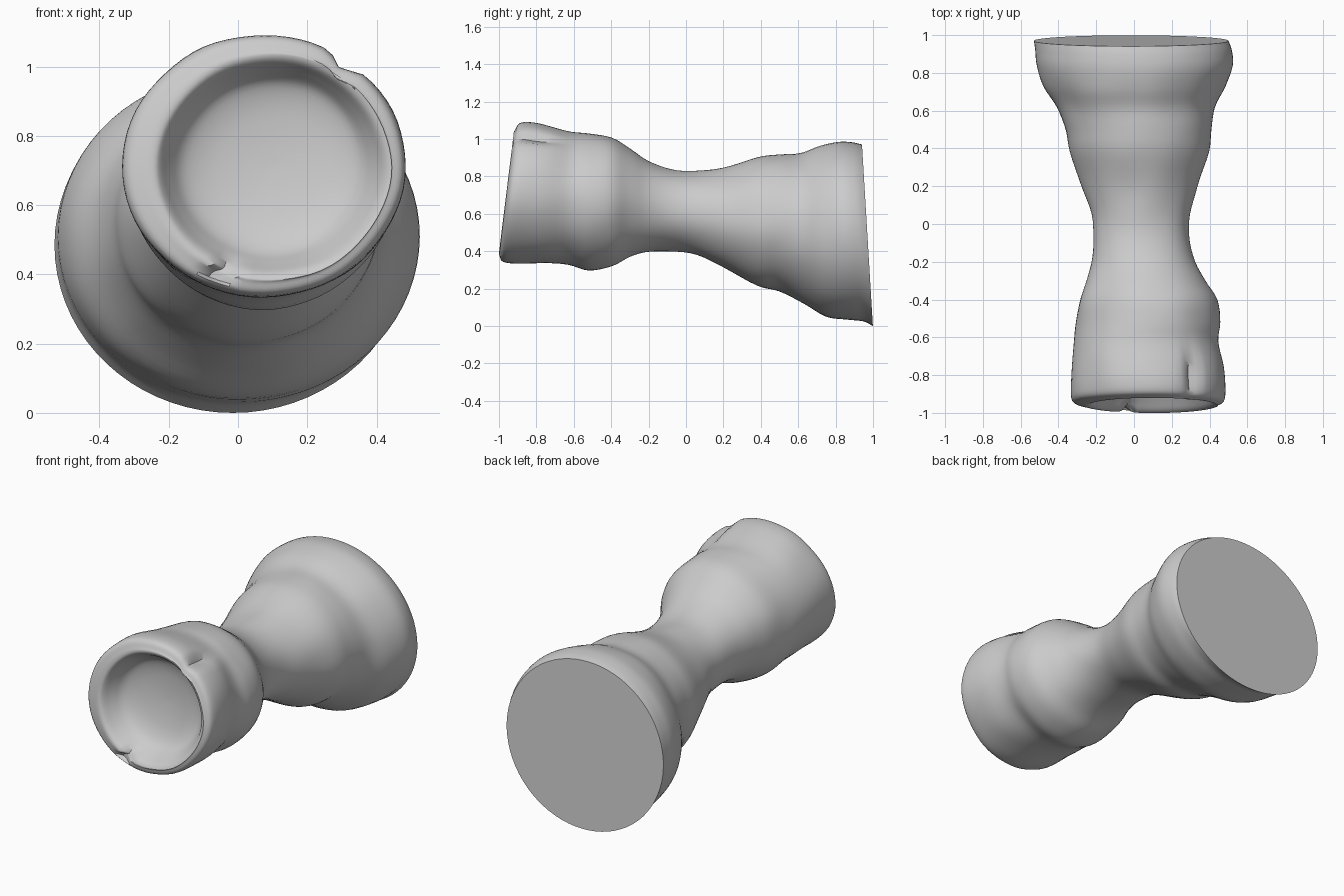
import bpy, bmesh, math
from mathutils import Vector, noise

if "Cube" in bpy.data.objects:
    bpy.data.objects.remove(bpy.data.objects["Cube"])

SEG, SUB = 72, 4

# Outer body stations: y, x min, x max, z min, z max
outer = [
    (-0.955, -0.28, 0.44, 0.375, 1.05), (-0.935, -0.325, 0.475, 0.345, 1.085),
    (-0.87, -0.335, 0.485, 0.335, 1.09), (-0.75, -0.33, 0.475, 0.335, 1.07),
    (-0.62, -0.32, 0.445, 0.33, 1.04), (-0.52, -0.307, 0.452, 0.30, 1.03),
    (-0.40, -0.285, 0.44, 0.32, 1.01), (-0.30, -0.25, 0.38, 0.37, 0.95),
    (-0.20, -0.225, 0.325, 0.395, 0.885), (-0.08, -0.215, 0.295, 0.40, 0.84),
    (0.05, -0.225, 0.297, 0.38, 0.828), (0.20, -0.275, 0.335, 0.31, 0.845),
    (0.38, -0.34, 0.395, 0.215, 0.90), (0.50, -0.365, 0.41, 0.188, 0.915),
    (0.62, -0.41, 0.43, 0.12, 0.925), (0.73, -0.48, 0.485, 0.05, 0.962),
    (0.84, -0.515, 0.523, 0.033, 0.985), (0.92, -0.523, 0.518, 0.025, 0.982),
    (0.97, -0.53, 0.50, 0.0, 0.97),
]
# Hollow mouth stations: y, scale of the opening
bowl = [(-0.80, 0.03), (-0.805, 0.3), (-0.82, 0.6), (-0.85, 0.82),
        (-0.90, 0.94), (-0.945, 1.03), (-0.96, 1.1)]
rows = [(y, 0.10 - 0.31 * s, 0.10 + 0.31 * s, 0.71 - 0.295 * s, 0.71 + 0.295 * s)
        for y, s in bowl] + outer
first_outer = len(bowl) * SUB


def spline(rows, sub):
    out = []
    for i in range(len(rows) - 1):
        a, b, c, d = (rows[min(max(i + k, 0), len(rows) - 1)] for k in (-1, 0, 1, 2))
        for j in range(sub):
            t = j / sub
            out.append([0.5 * (2 * q + (r - p) * t + (2 * p - 5 * q + 4 * r - s) * t * t
                               + (3 * q - p - 3 * r + s) * t ** 3)
                        for p, q, r, s in zip(a, b, c, d)])
    return out + [list(rows[-1])]


def bell(v, centre, width):
    return math.exp(-((v - centre) / width) ** 2)


bm = bmesh.new()
rings = []
for i, (y, x0, x1, z0, z1) in enumerate(spline(rows, SUB)):
    cx, cz, hx, hz = (x0 + x1) / 2, (z0 + z1) / 2, (x1 - x0) / 2, (z1 - z0) / 2
    # Both ends are cut at a slant
    lean = 0.123 * min(1, max(0, (-0.55 - y) / 0.3)) - 0.06 * min(1, max(0, (y - 0.5) / 0.4))
    ring = []
    for k in range(SEG):
        a = 2 * math.pi * k / SEG
        r, dy = 1.0, 0.0
        if i >= first_outer - 4:
            # Groove running along the top of the front end
            r -= 0.10 * bell(a, math.radians(54), 0.09) * bell(y, -0.84, 0.14)
        # Small nick in the lower lip
        if i <= first_outer + 2:
            dy = 0.04 * bell(a, math.radians(247), 0.08) * bell(y, -0.96, 0.05)
        x, z = cx + hx * r * math.cos(a), cz + hz * r * math.sin(a)
        p = Vector((x, y + dy + lean * (z - cz), z))
        # Gentle hand-worked lumps, fading out at the flat base
        fade = min(1, max(0, (0.9 - y) / 0.2))
        n = noise.noise(p * 5) * 0.007 * fade
        p += Vector((math.cos(a), 0, math.sin(a))) * n * min(1, hx / 0.2)
        ring.append(bm.verts.new(p))
    rings.append(ring)

for a, b in zip(rings, rings[1:]):
    for k in range(SEG):
        m = (k + 1) % SEG
        bm.faces.new((a[k], a[m], b[m], b[k]))
bm.faces.new(rings[0])
bm.faces.new(rings[-1])
bmesh.ops.recalc_face_normals(bm, faces=bm.faces)

mesh = bpy.data.meshes.new("waisted_cup")
bm.to_mesh(mesh)
bm.free()
cup = bpy.data.objects.new("waisted_cup", mesh)
bpy.context.collection.objects.link(cup)
bpy.context.view_layer.objects.active = cup
cup.select_set(True)
bpy.ops.object.shade_smooth_by_angle(angle=math.radians(40))
